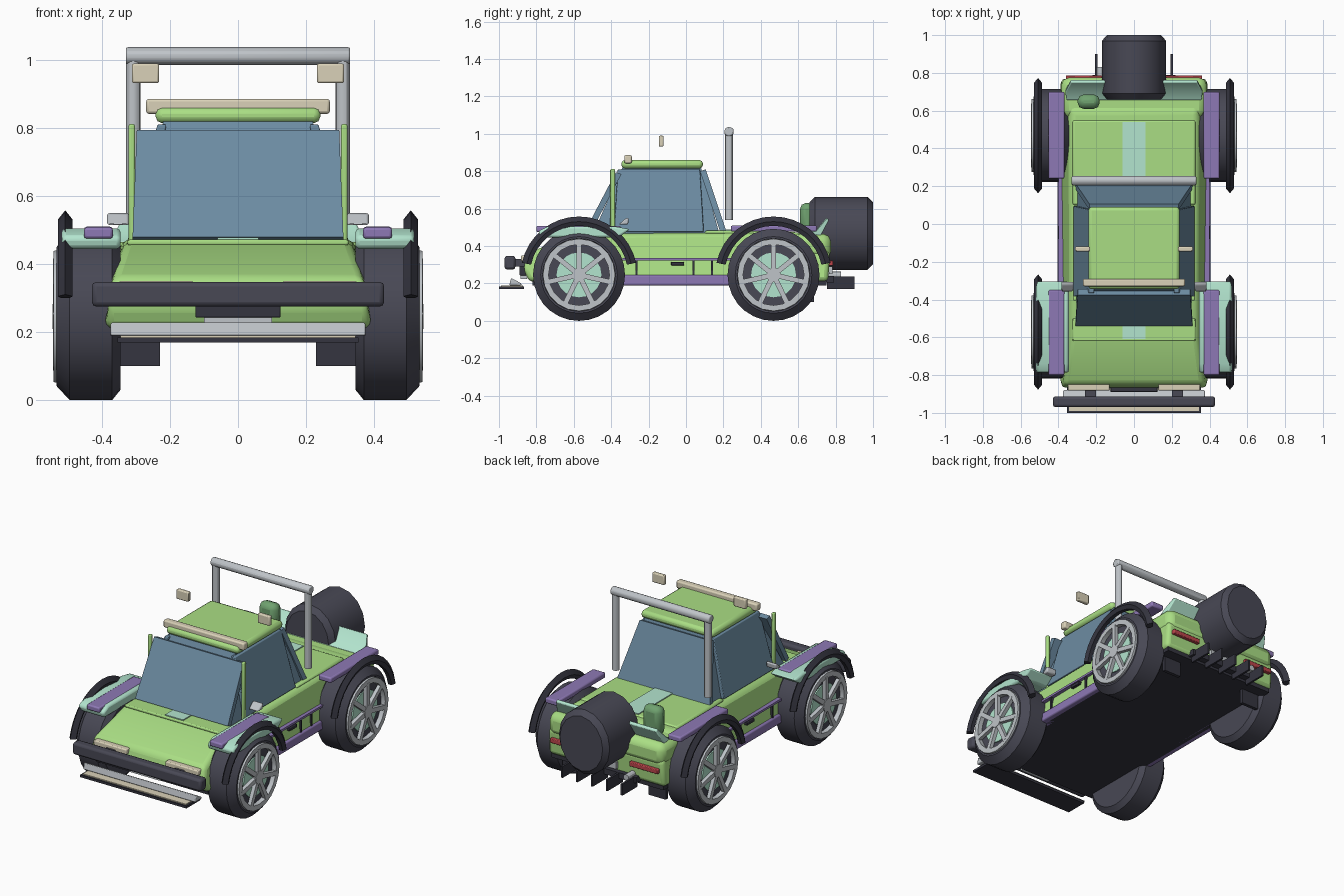
import bpy, bmesh
from math import sin, cos, pi, radians
from mathutils import Vector, Matrix

if "Cube" in bpy.data.objects:
    bpy.data.objects.remove(bpy.data.objects["Cube"])

def mat(name, r, g, b):
    m = bpy.data.materials.new(name)
    m.diffuse_color = (r, g, b, 1)
    m.use_nodes = True
    m.node_tree.nodes["Principled BSDF"].inputs["Base Color"].default_value = m.diffuse_color
    return m

GREEN = mat("green_paint", .40, .73, .23)
DGREEN = mat("dark_green", .16, .36, .16)
MINT = mat("mint_paint", .45, .78, .62)
PURPLE = mat("purple_trim", .27, .19, .46)
DARK = mat("dark_rubber", .065, .065, .09)
BLACK = mat("black_trim", .035, .035, .05)
GLASS = mat("glass", .15, .26, .36)
BEIGE = mat("beige_lamp", .70, .64, .48)
RED = mat("red_lamp", .50, .06, .07)
GREY = mat("grey_metal", .52, .55, .58)

def finish(name, bm, m, bevel=0, mirror=False, seg=2, smooth=True):
    bmesh.ops.recalc_face_normals(bm, faces=bm.faces)
    me = bpy.data.meshes.new(name)
    bm.to_mesh(me)
    bm.free()
    ob = bpy.data.objects.new(name, me)
    bpy.context.collection.objects.link(ob)
    me.materials.append(m)
    if bevel:
        b = ob.modifiers.new("bevel", 'BEVEL')
        b.width, b.segments, b.limit_method = bevel, seg, 'ANGLE'
    if mirror:
        mm = ob.modifiers.new("mirror", 'MIRROR')
        mm.use_mirror_merge = False
    if smooth:
        bpy.ops.object.select_all(action='DESELECT')
        ob.select_set(True)
        bpy.context.view_layer.objects.active = ob
        bpy.ops.object.shade_smooth_by_angle(angle=radians(30))
    return ob

# Extrude a y/z profile across x; x range may narrow for the higher points
def prism(name, pts, x0, x1, m, bevel=0, mirror=False, taper=None, seg=2):
    bm = bmesh.new()
    rows = []
    for side, x in enumerate((x0, x1)):
        rows.append([bm.verts.new((taper(x, y, z) if taper else x, y, z)) for y, z in pts])
    bm.faces.new(rows[0])
    bm.faces.new(rows[1][::-1])
    n = len(pts)
    for i in range(n):
        bm.faces.new((rows[0][i], rows[1][i], rows[1][(i + 1) % n], rows[0][(i + 1) % n]))
    return finish(name, bm, m, bevel, mirror, seg)

def box(name, x0, x1, y0, y1, z0, z1, m, bevel=0, mirror=False):
    return prism(name, [(y0, z0), (y1, z0), (y1, z1), (y0, z1)], x0, x1, m, bevel, mirror)

# Spin a (radius, along) profile about an x or y axis through centre c
def lathe(name, prof, c, m, axis='x', n=24, mirror=False, a0=0, a1=2 * pi, closed=False, sx=1):
    bm = bmesh.new()
    full = abs(a1 - a0 - 2 * pi) < 1e-4
    rings = []
    for i in range(n if full else n + 1):
        a = a0 + (a1 - a0) * i / n
        ring = []
        for r, t in prof:
            u, w = r * cos(a), r * sin(a)
            p = (t, u, w) if axis == 'x' else (u * sx, t, w)
            ring.append(bm.verts.new(Vector(c) + Vector(p)))
        rings.append(ring)
    k = len(prof)
    for i in range(n):
        A, B = rings[i], rings[(i + 1) % len(rings)]
        for j in range(k if closed else k - 1):
            bm.faces.new((A[j], A[(j + 1) % k], B[(j + 1) % k], B[j]))
    if not full:
        bm.faces.new(rings[0])
        bm.faces.new(rings[-1])
    elif not closed:
        bm.faces.new([r[0] for r in rings])
        bm.faces.new([r[-1] for r in rings])
    return finish(name, bm, m, mirror=mirror)

# Rod between two points
def rod(name, p, q, r, m, mirror=False, n=12, bevel=0):
    p, q = Vector(p), Vector(q)
    bm = bmesh.new()
    M = Matrix.Translation((p + q) / 2) @ (q - p).to_track_quat('Z', 'Y').to_matrix().to_4x4()
    bmesh.ops.create_cone(bm, cap_ends=True, segments=n, radius1=r, radius2=r, depth=(q - p).length, matrix=M)
    return finish(name, bm, m, bevel, mirror)

# Body shell: upper edges pull inwards
def body_taper(x, y, z):
    return x * (.86 if z > .45 else .95 if y < -.8 and z > .3 else 1)
prism("body", [(-.84, .21), (.76, .21), (.77, .37), (.60, .475), (-.60, .465), (-.85, .36), (-.87, .28)],
      -.39, .39, GREEN, .025, taper=body_taper, seg=3)
box("floor_pan", -.375, .375, -.82, .75, .19, .215, BLACK)
box("rear_bumper", -.385, .385, .56, .775, .33, .465, GREEN, .04)
box("hood_panel", -.325, .325, -.62, -.50, .455, .472, GREEN, .006)
box("rear_deck", -.325, .325, .10, .55, .46, .482, GREEN, .012)
box("hood_stripe", -.06, .06, -.61, -.50, .468, .478, MINT)
box("deck_stripe", -.06, .06, .20, .54, .478, .488, MINT)

# Cab: core with slanted glass panels and roof
def cab_taper(x, y, z):
    return x * (.72 if z > .7 else 1)
prism("cab_core", [(-.50, .46), (.18, .46), (.08, .82), (-.34, .82)], -.305, .305, GLASS, taper=cab_taper)
prism("windshield", [(-.54, .48), (-.51, .47), (-.345, .785), (-.375, .795)], -.31, .31, GLASS,
      taper=lambda x, y, z: x * (.96 if z > .7 else 1))
prism("rear_window", [(.215, .48), (.185, .47), (.075, .80), (.105, .81)], -.31, .31, GLASS,
      taper=lambda x, y, z: x * (.76 if z > .7 else 1))
prism("side_window", [(-.385, .475), (.095, .475), (.075, .81), (-.365, .81)], .295, .322, GLASS, .004, True,
      taper=lambda x, y, z: x - (.085 if z > .7 else 0))
box("roof", -.242, .242, -.345, .09, .815, .86, GREEN, .018)
box("windshield_post", .303, .322, -.405, -.38, .46, .812, GREEN, .006, True)
box("light_bar", -.27, .27, -.33, -.29, .842, .886, BEIGE, .008)
box("spot_lamp", .232, .312, -.145, -.12, .932, .99, BEIGE, .006, True)

# Roll hoop
rod("hoop_leg", (.308, .23, .54), (.308, .23, 1.01), .021, GREY, True)
rod("hoop_bar", (-.33, .23, 1.012), (.33, .23, 1.012), .026, GREY, bevel=.008)

# Side trim
prism("mirror", [(-.36, .515), (-.31, .515), (-.305, .55), (-.32, .55)], .32, .385, GREY, .008, True)
box("sill", .34, .405, -.36, .27, .19, .245, PURPLE, .008, True)
box("side_strip", .37, .400, -.34, .27, .322, .335, PURPLE, 0, True)
for i, y in enumerate((-.265, .04, .14)):
    box("door_seam_%d" % i, .37, .396, y - .005, y + .005, .245, .325, BLACK, 0, True)
box("door_handle", .37, .403, -.08, -.01, .297, .315, BLACK, .003, True)

# Fenders
prism("front_fender", [(-.78, .445), (-.36, .445), (-.30, .49), (-.38, .505), (-.74, .505), (-.79, .48)],
      .345, .518, MINT, .012, True)
box("front_fender_strip", .368, .453, -.80, -.35, .475, .508, PURPLE, .008, True)
box("rear_fender_strip", .368, .453, .24, .70, .477, .51, PURPLE, .008, True)

# Wheels with rims, spokes and arch flares
for tag, y in (("front", -.572), ("rear", .468)):
    c = (0, y, .246)
    lathe(tag + "_tire", [(.17, .345), (.215, .345), (.246, .37), (.246, .495), (.205, .533), (.195, .533), (.19, .515)],
          c, DARK, n=28, mirror=True)
    lathe(tag + "_rim", [(.163, .51), (.163, .543), (.193, .543), (.196, .51)], c, GREY, n=20, mirror=True, closed=True)
    lathe(tag + "_brake_disc", [(.12, .505), (.12, .522)], c, MINT, n=20, mirror=True)
    lathe(tag + "_hub", [(.038, .51), (.038, .546)], c, GREY, n=14, mirror=True)
    bm = bmesh.new()
    for i in range(7):
        M = (Matrix.Translation((.533, y, .246)) @ Matrix.Rotation(2 * pi * i / 7, 4, 'X')
             @ Matrix.Translation((0, 0, .095)) @ Matrix.Diagonal((.022, .027, .15, 1)))
        bmesh.ops.create_cube(bm, size=1, matrix=M)
    finish(tag + "_spokes", bm, GREY, mirror=True, smooth=False)
    lathe(tag + "_arch", [(.312, .508), (.285, .53), (.262, .52), (.262, .496), (.285, .486)], c, BLACK,
          n=16, mirror=True, a0=radians(12), a1=radians(168), closed=True)

# Front end
box("front_bumper", -.43, .43, -.97, -.912, .275, .348, DARK, .014)
box("bumper_mount", .2, .26, -.93, -.84, .29, .33, DARK, 0, True)
box("headlamp", .13, .35, -.882, -.83, .318, .35, BEIGE, .006, True)
box("grille", -.125, .125, -.89, -.84, .243, .30, BLACK, .004)
box("front_plate", -.10, .10, -.885, -.85, .225, .243, GREY)
prism("skid_bar", [(-.945, .19), (-.88, .19), (-.88, .20), (-.935, .23)], -.375, .375, GREY, .006)
box("splitter", -.355, .355, -1.0, -.865, .17, .184, BLACK)
box("splitter_strip", -.345, .345, -.99, -.872, .183, .19, BEIGE)

# Rear end
lathe("rear_drum", [(.165, .66), (.195, .69), (.195, .97), (.165, 1.0)], (0, 0, .468), DARK, axis='y', n=16, sx=.87)
prism("spoiler", [(.655, .465), (.72, .455), (.765, .54), (.75, .552), (.70, .49)], -.36, .36, MINT, .005,
      taper=lambda x, y, z: x * (.93 if z > .52 else 1))
box("fuel_can", -.298, -.182, .61, .685, .46, .63, DGREEN, .03)
box("tail_lamp", .17, .36, .76, .787, .295, .322, RED, .004, True)
box("rear_plate", -.08, .08, .765, .782, .25, .29, GREY)
rod("exhaust", (-.18, .70, .245), (-.18, .83, .245), .018, GREY)
for i in range(5):
    x = -.2 + .1 * i
    box("diffuser_fin_%d" % i, x - .006, x + .006, .755, .90, .17, .238, BLACK)
box("diffuser_base", -.22, .22, .72, .79, .205, .24, BLACK)
box("mud_flap", .23, .345, .665, .685, .10, .22, BLACK, 0, True)
